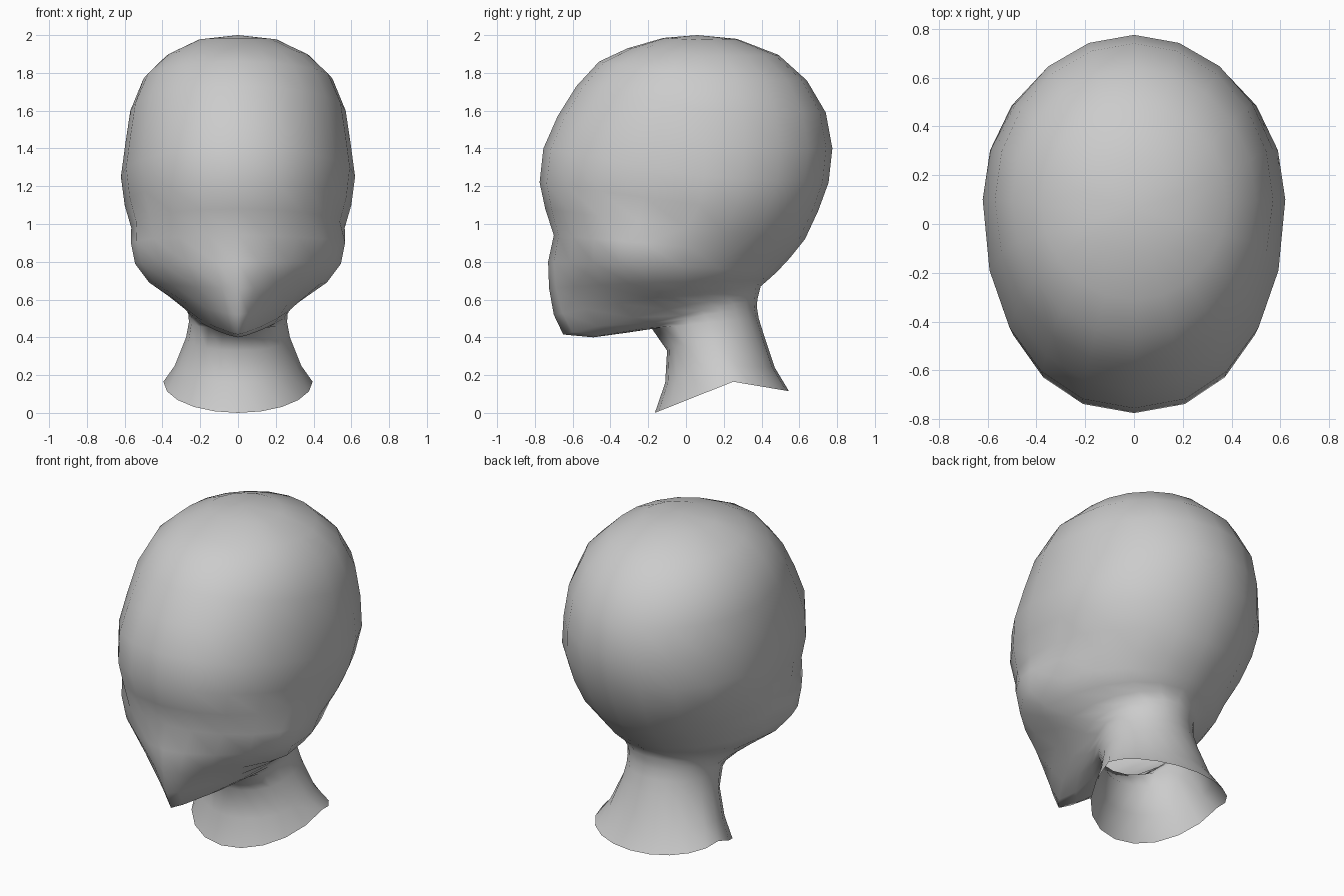
import bpy, bmesh, math

HALF = 10  # segments per half ring

# Tilted rings: front (y, z), side (x, y, z), back (y, z), front squareness
# (below 1 = boxy, 1 = ellipse, 2 = straight wedge)
cranium = [
    ((-0.12, 1.985), (0.21, 0.06, 1.975), (0.27, 1.98), 1.0),
    ((-0.31, 1.93), (0.38, 0.08, 1.89), (0.49, 1.895), 1.0),
    ((-0.46, 1.86), (0.50, 0.10, 1.77), (0.64, 1.76), 1.0),
    ((-0.58, 1.73), (0.57, 0.10, 1.60), (0.74, 1.59), 0.97),
    ((-0.68, 1.57), (0.597, 0.10, 1.42), (0.775, 1.40), 0.95),
    ((-0.755, 1.40), (0.62, 0.10, 1.25), (0.755, 1.22), 0.92),
    ((-0.775, 1.22), (0.60, 0.07, 1.10), (0.70, 1.07), 0.9),
    ((-0.745, 1.08), (0.565, 0.00, 0.98), (0.63, 0.92), 0.92),
]
face = [
    ((-0.70, 0.94), (0.567, -0.22, 0.90), (0.55, 0.82), 1.1),
    ((-0.73, 0.80), (0.545, -0.25, 0.79), (0.48, 0.745), 1.3),
    ((-0.725, 0.66), (0.47, -0.20, 0.69), (0.43, 0.70), 1.45),
    ((-0.70, 0.52), (0.37, -0.10, 0.62), (0.395, 0.67), 1.6),
    ((-0.65, 0.415), (0.30, 0.00, 0.57), (0.385, 0.63), 1.6),
    ((-0.49, 0.40), (0.27, 0.08, 0.54), (0.378, 0.60), 1.5),
    ((-0.31, 0.425), (0.262, 0.10, 0.52), (0.375, 0.56), 1.3),
]
neck = [
    ((-0.18, 0.445), (0.26, 0.12, 0.48), (0.385, 0.50), 1.0),
    ((-0.10, 0.33), (0.275, 0.14, 0.40), (0.41, 0.42), 0.95),
    ((-0.11, 0.16), (0.335, 0.19, 0.25), (0.47, 0.24), 1.0),
    ((-0.165, 0.00), (0.395, 0.25, 0.165), (0.545, 0.115), 1.0),
]


def ring_points(front, side, back, e):
    """Closed symmetric ring through the front, side and back points."""
    pts = []
    for i in range(2 * HALF):
        t = math.pi * i / HALF
        s, c = math.sin(t), math.cos(t)
        p = e if c > 0 else 1.0
        end = front if c > 0 else back
        x = math.copysign(abs(s) ** p, s) * side[0]
        f = abs(c) ** p
        pts.append((x, side[1] + (end[0] - side[1]) * f,
                    side[2] + (end[1] - side[2]) * f))
    return pts


# Loft one continuous skin from the crown to the open neck
bm = bmesh.new()
rings = [[bm.verts.new(p) for p in ring_points(*r)] for r in cranium + face + neck]
n = 2 * HALF
crown = bm.verts.new((0, 0.06, 2.0))
for i in range(n):
    j = (i + 1) % n
    bm.faces.new((crown, rings[0][i], rings[0][j]))
    for a, b in zip(rings, rings[1:]):
        bm.faces.new((a[i], b[i], b[j], a[j]))
bmesh.ops.recalc_face_normals(bm, faces=bm.faces)
for f in bm.faces:
    f.smooth = True

mesh = bpy.data.meshes.new("head_and_neck")
bm.to_mesh(mesh)
bm.free()
head = bpy.data.objects.new("head_and_neck", mesh)
bpy.context.collection.objects.link(head)
